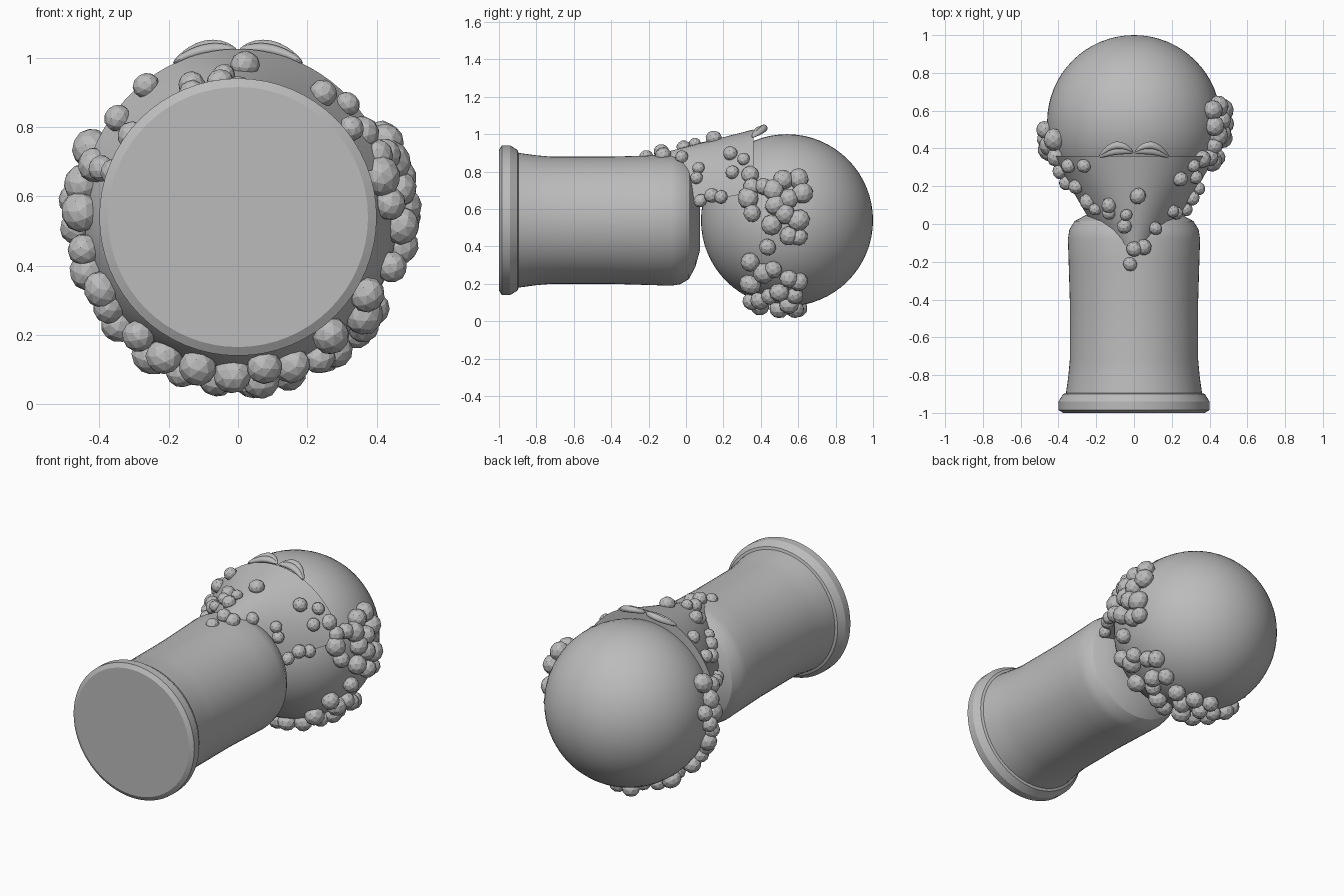
import bpy, bmesh, math, random
from mathutils import Matrix, Vector

random.seed(4)
if "Cube" in bpy.data.objects:
    bpy.data.objects.remove(bpy.data.objects["Cube"], do_unlink=True)

AXIS_Z = 0.54
BALL_R = 0.46
BALL_Y = 0.54

grey = bpy.data.materials.new("plain_grey")
grey.use_nodes = True
colour = (0.5, 0.5, 0.5, 1)
grey.diffuse_color = colour
grey.node_tree.nodes["Principled BSDF"].inputs["Base Color"].default_value = colour


def finish(name, bm, smooth=True):
    """Turn a bmesh into a named, coloured object."""
    bmesh.ops.recalc_face_normals(bm, faces=bm.faces)
    mesh = bpy.data.meshes.new(name)
    bm.to_mesh(mesh)
    bm.free()
    mesh.materials.append(grey)
    obj = bpy.data.objects.new(name, mesh)
    bpy.context.collection.objects.link(obj)
    if smooth:
        bpy.ops.object.select_all(action="DESELECT")
        obj.select_set(True)
        bpy.context.view_layer.objects.active = obj
        bpy.ops.object.shade_smooth_by_angle(angle=math.radians(30))
    return obj


# Handle: profile of (y, radius) revolved around the long axis
profile = [(-1, 0.375), (-0.985, 0.4), (-0.94, 0.4), (-0.9, 0.375), (-0.895, 0.36),
           (-0.8, 0.347), (-0.72, 0.34), (-0.4, 0.34), (-0.2, 0.346), (-0.08, 0.35),
           (-0.03, 0.342), (0.015, 0.315), (0.05, 0.25), (0.075, 0.16)]
SIDES = 64
bm = bmesh.new()
rings = []
for y, r in profile:
    turn = [math.tau * i / SIDES for i in range(SIDES)]
    rings.append([bm.verts.new((r * math.cos(a), y, AXIS_Z + r * math.sin(a))) for a in turn])
for low, high in zip(rings, rings[1:]):
    for i in range(SIDES):
        j = (i + 1) % SIDES
        bm.faces.new((low[i], low[j], high[j], high[i]))
bm.faces.new(rings[0])
bm.faces.new(rings[-1])
finish("handle", bm)

# Round head
bm = bmesh.new()
place = Matrix.Translation((0, BALL_Y, AXIS_Z)) @ Matrix.Rotation(math.pi / 2, 4, "X")
bmesh.ops.create_uvsphere(bm, u_segments=64, v_segments=32, radius=BALL_R, matrix=place)
finish("head", bm)

# Tapered hood: arched section behind, narrowing to a point on the handle
HOOD_BACK, HOOD_FRONT = 0.36, -0.3


def hood_section(y):
    """Half width, height and base level of the arch at y."""
    t = (HOOD_BACK - y) / (HOOD_BACK - HOOD_FRONT)
    return 0.455 - 0.405 * t, 0.485 - 0.075 * t, AXIS_Z - 0.095 * t


def hood_point(x, y):
    a, b, c = hood_section(y)
    u = max(-0.95, min(0.95, x / a))
    return Vector((a * u, y, c + b * math.sqrt(1 - u * u)))


bm = bmesh.new()
STEPS = 32
arches = []
for k in range(9):
    y = HOOD_BACK + (HOOD_FRONT - HOOD_BACK) * k / 8
    a, b, c = hood_section(y)
    arch = []
    for i in range(STEPS + 1):
        angle = math.radians(18 + 144 * i / STEPS)
        arch.append(bm.verts.new((a * math.cos(angle), y, c + b * math.sin(angle))))
    arches.append(arch)
for p, q in zip(arches, arches[1:]):
    for i in range(STEPS):
        bm.faces.new((p[i], p[i + 1], q[i + 1], q[i]))
    bm.faces.new((p[0], q[0], q[-1], p[-1]))
bm.faces.new(arches[0])
bm.faces.new(arches[-1])
finish("hood", bm)

# Paired leaf-shaped lids on top, each made of two curved slivers
for side, name in ((-1, "right_lid"), (1, "left_lid")):
    bm = bmesh.new()
    for offset, thick in ((0, 0.024), (0.026, 0.02)):
        made = bmesh.ops.create_uvsphere(bm, u_segments=24, v_segments=12, radius=1)
        for v in made["verts"]:
            x, y, z = v.co
            bow = 1 - x * x
            v.co = (side * (0.095 + 0.092 * x),
                    0.368 + offset * bow + 0.022 * bow - 0.012 * x + thick * y,
                    1.003 + 0.018 * bow - 0.018 * x + offset * 0.4 * bow + 0.018 * z)
    finish(name, bm)


# Faceted beads clustered over the head and hood
def bead(bm, where, radius, normal):
    turn = normal.to_track_quat("Z", "Y").to_matrix().to_4x4()
    spin = Matrix.Rotation(random.uniform(0, math.tau), 4, "Z")
    shape = Matrix.Diagonal((radius * random.uniform(0.9, 1.12), radius, radius * 0.95, 1))
    bmesh.ops.create_icosphere(bm, subdivisions=2, radius=1,
                               matrix=Matrix.Translation(where) @ turn @ spin @ shape)


# Head beads as (angle around the axis, y)
left_beads = [(34, .35), (24, .36), (16, .34), (5, .36), (23, .42), (20, .47), (27, .52),
              (28, .6), (18, .62), (14, .55), (10, .48), (4, .53), (0, .6), (-3, .46),
              (-10, .55), (-11, .6), (-18, .44), (-31, .35), (-38, .42), (-34, .47),
              (-41, .55), (-44, .6), (-58, .58), (-54, .5), (-60, .45), (-52, .35)]
lower_beads = [(-70, .4), (-72, .55), (-80, .36), (-82, .5), (-85, .58), (-92, .4),
               (-98, .5), (-97, .6), (-105, .38), (-110, .5), (-118, .4), (-122, .5),
               (-130, .38), (-138, .44)]
right_beads = [(-145, .4), (-152, .38), (-160, .42), (-168, .4), (-176, .45), (174, .5),
               (178, .4), (168, .42), (160, .36), (155, .45)]
for name, beads in (("left_beads", left_beads), ("lower_beads", lower_beads),
                    ("right_beads", right_beads)):
    bm = bmesh.new()
    for angle, y in beads:
        a = math.radians(angle)
        r = math.sqrt(BALL_R ** 2 - (y - BALL_Y) ** 2)
        normal = Vector((r * math.cos(a), y - BALL_Y, r * math.sin(a))).normalized()
        where = Vector((0, BALL_Y, AXIS_Z)) + normal * (BALL_R + 0.018)
        bead(bm, where, random.uniform(0.046, 0.058), normal)
    finish(name, bm, smooth=False)

# Hood beads as (x, y)
hood_beads = [(-.26, .31), (-.34, .31), (-.37, .22), (-.3, .2), (-.24, .12), (-.2, .08),
              (-.13, .1), (-.13, .06), (-.05, -.01), (-.04, .05), (.02, .15), (0, -.13),
              (.05, -.12), (-.02, -.21), (.11, -.02), (.2, .07), (.24, .24), (.32, .25),
              (.31, .31), (.22, .06), (.3, .14), (.34, .19), (.27, .08), (-.41, .28)]
bm = bmesh.new()
for x, y in hood_beads:
    where = hood_point(x, y)
    normal = Vector((where.x, -0.1, where.z - AXIS_Z)).normalized()
    bead(bm, where + normal * 0.01, random.uniform(0.034, 0.043), normal)
finish("hood_beads", bm, smooth=False)
